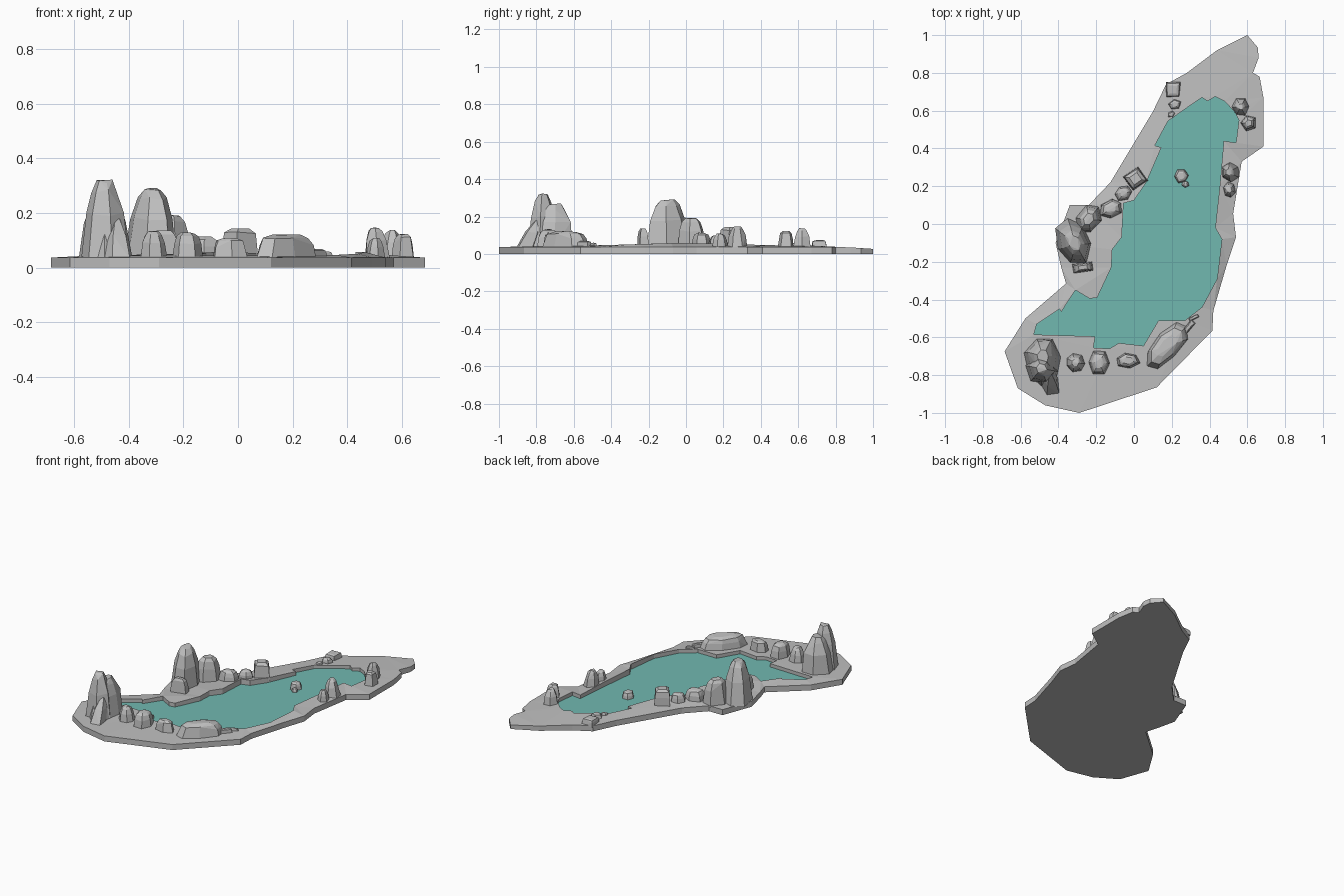
import bpy, bmesh, math, random
from mathutils import Vector

if "Cube" in bpy.data.objects:
    bpy.data.objects.remove(bpy.data.objects["Cube"])

random.seed(7)

def material(name, col):
    m = bpy.data.materials.new(name)
    m.diffuse_color = (*col, 1)
    m.use_nodes = True
    m.node_tree.nodes["Principled BSDF"].inputs["Base Color"].default_value = m.diffuse_color
    return m

STONE = material("grey stone", (0.52, 0.52, 0.52))
WATER = material("teal water", (0.165, 0.48, 0.435))
WATER_Z = 0.022

OUTER = [(.60, 1), (.655, .935), (.66, .88), (.63, .80), (.665, .78), (.685, .67), (.685, .41),
         (.57, .33), (.525, .055), (.54, -.07), (.49, -.22), (.42, -.46), (.415, -.565),
         (.12, -.865), (-.29, -1), (-.47, -.96), (-.615, -.87), (-.685, -.675), (-.575, -.5),
         (-.36, -.315), (-.385, -.23), (-.415, -.1), (-.34, .1), (-.24, .1), (-.125, .22),
         (.10, .595), (.17, .74), (.28, .80), (.44, .92)]
SHORE = [(.36, .67), (.39, .65), (.43, .675), (.48, .65), (.535, .59), (.555, .55), (.54, .43),
         (.475, .44), (.455, .21), (.43, -.02), (.465, -.08), (.44, -.29), (.36, -.44),
         (.27, -.51), (.13, -.51), (.05, -.645), (-.08, -.63), (-.13, -.66), (-.215, -.655),
         (-.205, -.595), (-.53, -.585), (-.515, -.53), (-.395, -.45), (-.385, -.465),
         (-.31, -.35), (-.235, -.395), (-.195, -.39), (-.12, -.23), (-.115, -.135),
         (-.065, -.07), (-.055, .11), (0, .125), (.065, .22), (.145, .405), (.11, .415),
         (.18, .545), (.28, .615)]

def finish(bm, name, mat):
    me = bpy.data.meshes.new(name)
    bm.to_mesh(me)
    bm.free()
    me.materials.append(mat)
    ob = bpy.data.objects.new(name, me)
    bpy.context.collection.objects.link(ob)
    return ob

# Ground rim: flat ring between the two outlines, walls down on both sides
def build_rim():
    bm = bmesh.new()
    loops, edges = [], []
    for pts in (OUTER, SHORE):
        vs = [bm.verts.new((x, y, 0)) for x, y in pts]
        edges += [bm.edges.new((vs[i - 1], vs[i])) for i in range(len(vs))]
        loops.append(vs)
    bmesh.ops.triangle_fill(bm, edges=edges, use_beauty=True, normal=(0, 0, 1))
    for vs, base in zip(loops, (0.037, 0.044)):
        for v in vs:
            hump = 0.014 * math.exp(-(v.co.y / 0.35) ** 2)
            v.co.z = base + hump * (base > 0.04) - 0.01 * max(0, v.co.y - 0.85) / 0.15
    for vs, z in zip(loops, (0, WATER_Z - 0.004)):
        low = [bm.verts.new((v.co.x, v.co.y, z)) for v in vs]
        for i in range(len(vs)):
            bm.faces.new((vs[i - 1], vs[i], low[i], low[i - 1]))
        bm.faces.new(low)
    bmesh.ops.recalc_face_normals(bm, faces=bm.faces[:])
    finish(bm, "ground_rim", STONE)

# Water sheet
def build_water():
    bm = bmesh.new()
    f = bm.faces.new([bm.verts.new((x, y, WATER_Z)) for x, y in SHORE])
    f.normal_update()
    if f.normal.z < 0:
        f.normal_flip()
    finish(bm, "water", WATER)

# Faceted rock: convex hull of shrinking jittered rings, optionally leaning
def rock(name, cx, cy, sx, sy, top, rot=0, n=6, taper=.6, lean=(0, 0), z0=.03, jit=.1):
    bm = bmesh.new()
    a0 = random.random() * 6 if n > 4 else math.pi / 4
    c, s = math.cos(math.radians(rot)), math.sin(math.radians(rot))
    k = 0.52 if n > 4 else 0.68
    jitter = [1 + random.uniform(-jit, jit) for _ in range(n)]
    for t, shrink in ((0, 1), (.6, 1 - (1 - taper) * .45), (.88, taper), (1, taper * .6)):
        for i in range(n):
            a = a0 + math.tau * i / n
            r = k * shrink * jitter[i] * (1 + random.uniform(-.04, .04))
            x, y = sx * r * math.cos(a), sy * r * math.sin(a)
            z = z0 + (top - z0) * (t - (random.uniform(0, .06) if t else 0))
            bm.verts.new((cx + c * x - s * y + lean[0] * t, cy + s * x + c * y + lean[1] * t, z))
    res = bmesh.ops.convex_hull(bm, input=bm.verts[:])
    loose = {g for g in res["geom_interior"] + res["geom_unused"] if isinstance(g, bmesh.types.BMVert)}
    bmesh.ops.delete(bm, geom=list(loose), context="VERTS")
    bmesh.ops.dissolve_limit(bm, angle_limit=math.radians(6), verts=bm.verts[:], edges=bm.edges[:])
    bmesh.ops.recalc_face_normals(bm, faces=bm.faces[:])
    finish(bm, name, STONE)

build_rim()
build_water()

# Front left pinnacle
rock("front_pinnacle", -.482, -.725, .20, .27, .27, 0, 7, .5, (0, .02))
rock("front_pinnacle_peak", -.49, -.765, .16, .16, .325, 0, 6, .55, (.0, 0))
rock("front_pinnacle_wedge", -.445, -.85, .10, .13, .18, 30, 5, .4, (.0, .06))

# Left pinnacle and its neighbours
rock("left_pinnacle", -.325, -.09, .18, .25, .295, 15, 7, .55, (.01, -.01))
rock("left_pinnacle_shoulder", -.24, .025, .12, .17, .195, -30, 6, .65)
rock("left_slab", -.27, -.23, .12, .055, .14, 8, 4, .7)

# Left bank boulders
rock("left_boulder_1", -.12, .08, .13, .10, .115, 30, 6, .7)
rock("left_boulder_2", -.055, .165, .10, .08, .10, 30, 6, .7)
rock("left_boulder_3", .008, .24, .10, .095, .145, 35, 4, .85, jit=.04)

# Far left flat stones
rock("far_stone_1", .207, .71, .075, .08, .075, 0, 4, .85)
rock("far_stone_2", .215, .632, .07, .055, .07, 20, 5, .8)
rock("far_stone_3", .198, .582, .045, .035, .06, 40, 5, .8)

# Right bank rocks
rock("right_rock_1", .565, .62, .09, .10, .14, 0, 6, .5)
rock("right_rock_2", .607, .535, .085, .09, .125, 0, 5, .7)
rock("right_rock_3", .512, .275, .10, .11, .15, 10, 6, .55, (-.01, 0))
rock("right_rock_4", .505, .18, .07, .09, .11, 0, 6, .6)

# Stones in the water
rock("pond_stone_1", .252, .255, .075, .08, .065, 0, 6, .75, z0=.015)
rock("pond_stone_2", .273, .21, .045, .04, .045, 0, 5, .7, z0=.015)

# Front bank boulders
rock("front_boulder_1", -.312, -.735, .11, .10, .135, -30, 7, .6)
rock("front_boulder_2", -.185, -.735, .12, .135, .13, 0, 6, .7)
rock("front_boulder_3", -.035, -.722, .13, .085, .11, 0, 6, .75)
rock("front_boulder_long", .175, -.645, .31, .14, .122, 50, 8, .75)
rock("front_chip_1", .29, -.545, .09, .035, .07, 50, 4, .8)
rock("front_chip_2", .318, -.495, .06, .02, .06, 25, 4, .8)
